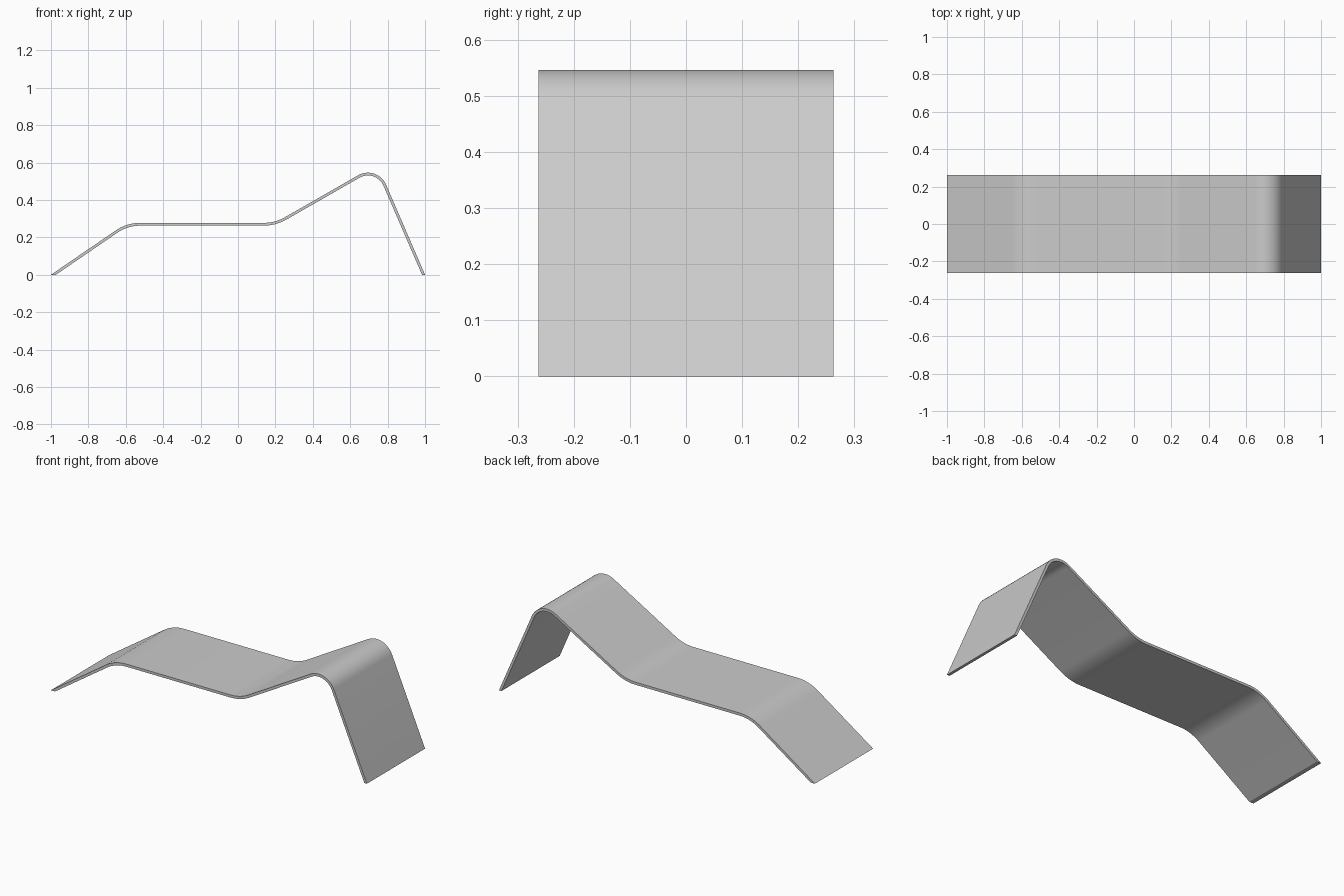
import bpy, bmesh, math
from mathutils import Vector

if "Cube" in bpy.data.objects:
    bpy.data.objects.remove(bpy.data.objects["Cube"])

T = 0.015        # sheet thickness
HALF_W = 0.263   # half width in y
STEPS = 12       # segments per bend

# Centreline corners (x, z) and bend radius
corners = [((-0.987, 0.0), 0), ((-0.592, 0.27), 0.22), ((0.2, 0.27), 0.24),
           ((0.741, 0.58), 0.098), ((0.992, 0.0), 0)]
pts = [Vector(c) for c, r in corners]


def left_normal(d):
    return Vector((-d.y, d.x))


# Walk the centreline, recording upper and lower outline points
upper, lower = [], []


def add(p, off):
    upper.append(p + off)
    lower.append(p - off)


d0 = (pts[1] - pts[0]).normalized()
add(pts[0], Vector((-T / 2 / abs(d0.y), 0)))          # foot cut level with floor
for i in range(1, len(pts) - 1):
    r = corners[i][1]
    a = (pts[i] - pts[i - 1]).normalized()
    b = (pts[i + 1] - pts[i]).normalized()
    a0 = math.atan2(a.y, a.x)
    turn = math.atan2(b.y, b.x) - a0
    s = 1 if turn > 0 else -1
    start = pts[i] - a * (r * math.tan(abs(turn) / 2))
    centre = start + left_normal(a) * (r * s)
    for k in range(STEPS + 1):
        ang = a0 + turn * k / STEPS
        n = left_normal(Vector((math.cos(ang), math.sin(ang))))
        add(centre - n * (r * s), n * (T / 2))
d1 = (pts[-1] - pts[-2]).normalized()
add(pts[-1], Vector((T / 2 / abs(d1.y), 0)))

# Bent sheet: side strip of quads, extruded across the width
bm = bmesh.new()
up = [bm.verts.new((p.x, -HALF_W, p.y)) for p in upper]
lo = [bm.verts.new((p.x, -HALF_W, p.y)) for p in lower]
for i in range(len(up) - 1):
    bm.faces.new((lo[i], lo[i + 1], up[i + 1], up[i]))
ext = bmesh.ops.extrude_face_region(bm, geom=bm.faces[:], use_keep_orig=True)
moved = [g for g in ext["geom"] if isinstance(g, bmesh.types.BMVert)]
bmesh.ops.translate(bm, verts=moved, vec=(0, 2 * HALF_W, 0))
bmesh.ops.recalc_face_normals(bm, faces=bm.faces[:])

mesh = bpy.data.meshes.new("bent_lounger_sheet")
bm.to_mesh(mesh)
bm.free()
obj = bpy.data.objects.new("bent_lounger_sheet", mesh)
bpy.context.collection.objects.link(obj)
bpy.context.view_layer.objects.active = obj
obj.select_set(True)
bpy.ops.object.shade_smooth_by_angle(angle=math.radians(30))
